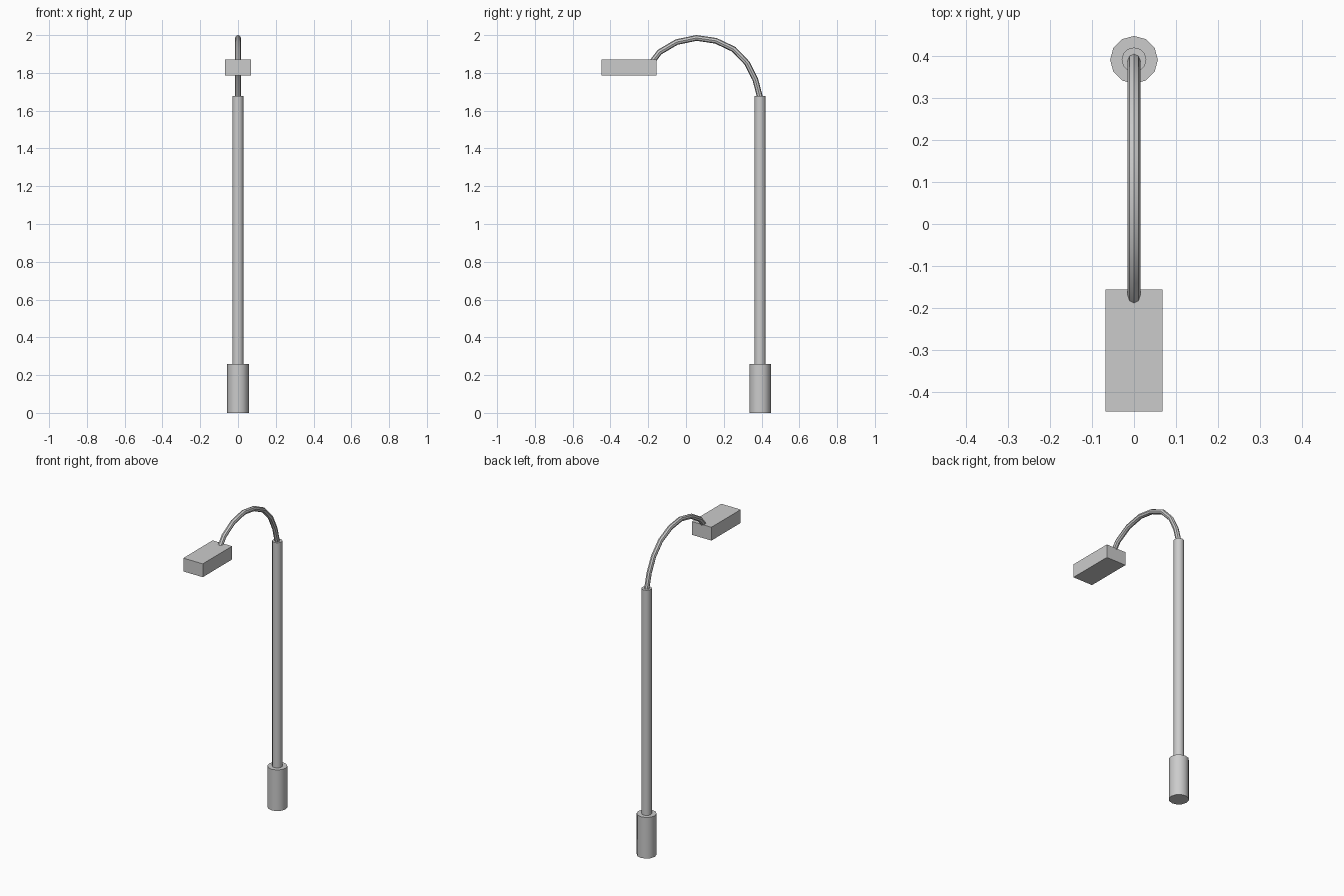
import bpy, bmesh, math

if "Cube" in bpy.data.objects:
    bpy.data.objects.remove(bpy.data.objects["Cube"])

POLE_Y = 0.392


def link(name, bm):
    bmesh.ops.recalc_face_normals(bm, faces=bm.faces)
    mesh = bpy.data.meshes.new(name)
    bm.to_mesh(mesh)
    bm.free()
    obj = bpy.data.objects.new(name, mesh)
    bpy.context.collection.objects.link(obj)
    # smooth round sides, crisp rims
    bpy.ops.object.select_all(action='DESELECT')
    obj.select_set(True)
    bpy.context.view_layer.objects.active = obj
    bpy.ops.object.shade_smooth_by_angle(angle=math.radians(40))
    return obj


def cylinder(name, radius, z0, z1, sides):
    bm = bmesh.new()
    bmesh.ops.create_cone(bm, cap_ends=True, segments=sides, radius1=radius,
                          radius2=radius, depth=z1 - z0)
    obj = link(name, bm)
    obj.location = (0, POLE_Y, (z0 + z1) / 2)
    return obj


def tube(name, path, radius, sides):
    # sweep a ring along a path lying in the x = 0 plane
    bm = bmesh.new()
    rings = []
    for i, (y, z) in enumerate(path):
        a, b = path[max(i - 1, 0)], path[min(i + 1, len(path) - 1)]
        length = math.hypot(b[0] - a[0], b[1] - a[1])
        ny, nz = -(b[1] - a[1]) / length, (b[0] - a[0]) / length
        ring = []
        for k in range(sides):
            t = 2 * math.pi * k / sides
            s = radius * math.sin(t)
            ring.append(bm.verts.new((radius * math.cos(t), y + ny * s, z + nz * s)))
        rings.append(ring)
    for r0, r1 in zip(rings, rings[1:]):
        for k in range(sides):
            j = (k + 1) % sides
            bm.faces.new((r0[k], r0[j], r1[j], r1[k]))
    bm.faces.new(rings[0])
    bm.faces.new(rings[-1])
    return link(name, bm)


# post
cylinder("base", 0.057, 0.0, 0.259, 12)
cylinder("pole", 0.0295, 0.259, 1.678, 12)

# curved arm
tube("arm", [(POLE_Y, 1.67), (0.367, 1.765), (0.323, 1.852), (0.253, 1.925),
             (0.158, 1.970), (0.055, 1.985), (-0.05, 1.963), (-0.140, 1.910),
             (-0.182, 1.855)], 0.0152, 8)

# lamp head
bpy.ops.mesh.primitive_cube_add(size=1, location=(0, -0.302, 1.829))
head = bpy.context.object
head.name = "lamp_head"
head.scale = (0.136, 0.292, 0.084)
